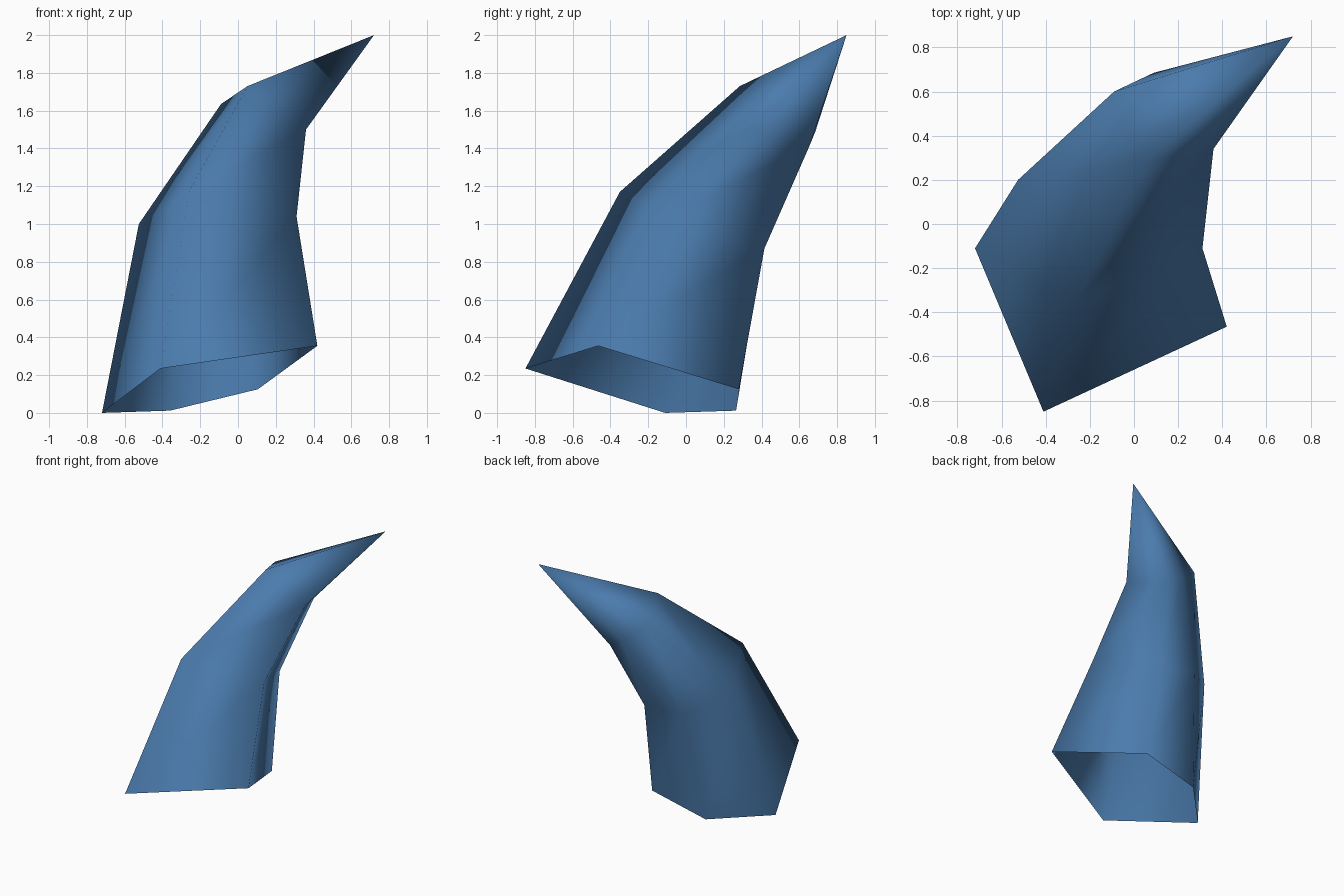
import bpy, bmesh

if "Cube" in bpy.data.objects:
    bpy.data.objects.remove(bpy.data.objects["Cube"])

# Curved horn: five-sided "house" sections, counter-clockwise seen from above,
# shrinking along a bend to one tip; open at the base
sections = [
    [(-0.72, -0.11, 0.0), (-0.41, -0.85, 0.235), (0.42, -0.465, 0.355),
     (0.105, 0.28, 0.125), (-0.36, 0.265, 0.012)],
    [(-0.525, 0.20, 1.0), (-0.26, -0.35, 1.17), (0.31, -0.11, 1.04),
     (0.08, 0.415, 0.87), (-0.25, 0.41, 0.89)],
    [(-0.09, 0.60, 1.635), (0.05, 0.285, 1.73), (0.36, 0.34, 1.5),
     (0.22, 0.65, 1.405), (0.09, 0.685, 1.49)],
]
tip_point = (0.72, 0.85, 2.0)

bm = bmesh.new()
rings = [[bm.verts.new(p) for p in s] for s in sections]
tip = bm.verts.new(tip_point)

# Side walls between neighbouring sections
for lo, hi in zip(rings, rings[1:]):
    for i in range(5):
        j = (i + 1) % 5
        bm.faces.new((lo[i], lo[j], hi[j], hi[i]))

# Pointed end
for i in range(5):
    bm.faces.new((rings[-1][i], rings[-1][(i + 1) % 5], tip))

for f in bm.faces:
    f.smooth = True

mesh = bpy.data.meshes.new("horn")
bm.to_mesh(mesh)
bm.free()
horn = bpy.data.objects.new("horn", mesh)
bpy.context.collection.objects.link(horn)

# Single blue colour
blue = bpy.data.materials.new("blue")
blue.diffuse_color = (0.07, 0.2, 0.42, 1.0)
blue.use_nodes = True
blue.node_tree.nodes["Principled BSDF"].inputs["Base Color"].default_value = blue.diffuse_color
mesh.materials.append(blue)
